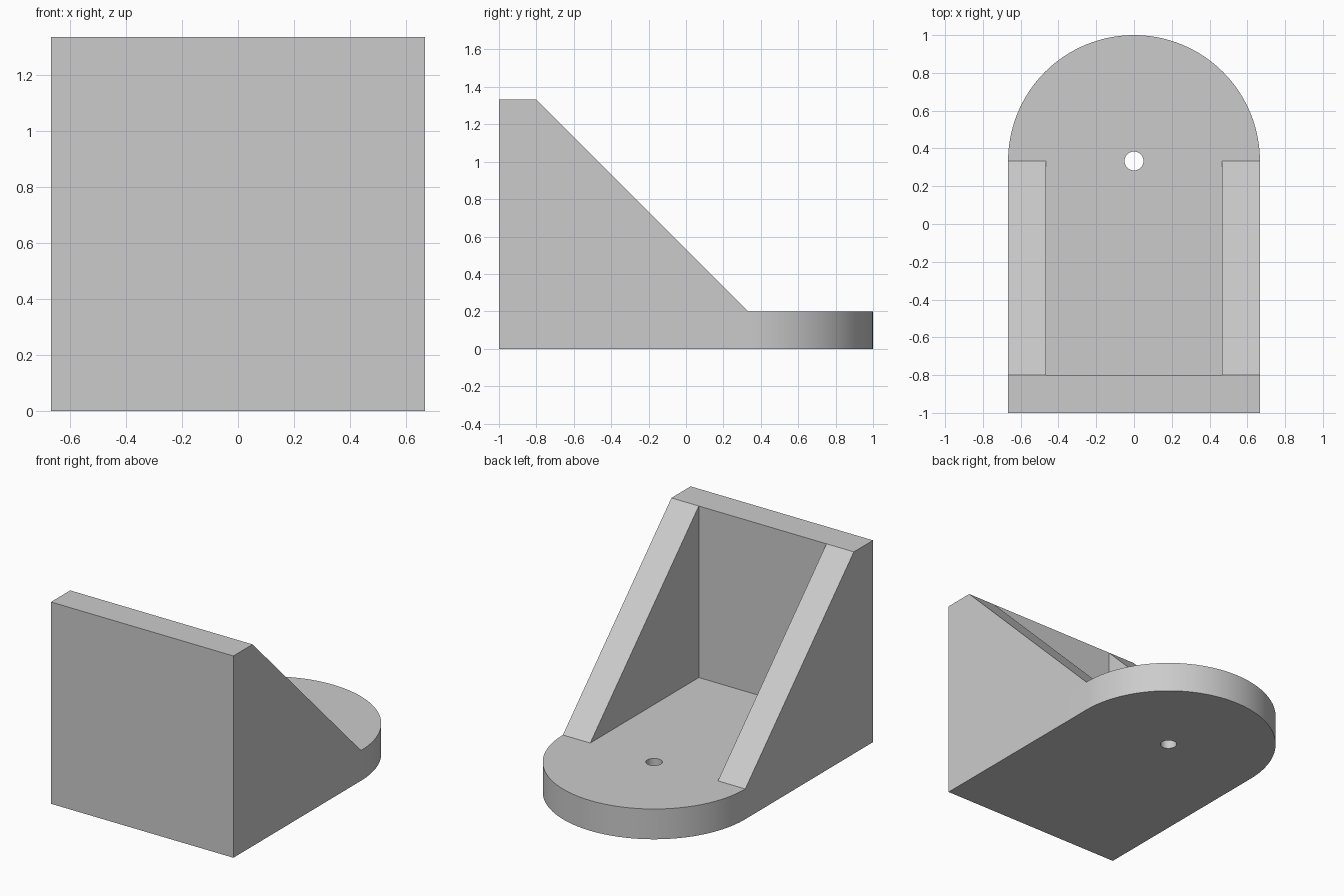
import bpy, bmesh
from math import sin, cos, pi
from mathutils import Vector

cube = bpy.data.objects.get("Cube")
if cube:
    bpy.data.objects.remove(cube, do_unlink=True)

W = 2 / 3          # half width
T = 0.2            # plate and rib thickness
END = 1 / 3        # centre of the rounded end
HEIGHT = 4 / 3

grey = bpy.data.materials.new("light_grey")
grey.use_nodes = True
grey.diffuse_color = (0.6, 0.6, 0.6, 1)
grey.node_tree.nodes["Principled BSDF"].inputs["Base Color"].default_value = grey.diffuse_color


def prism(name, outline, direction):
    """Extrude a closed outline of 3D points along a direction."""
    bm = bmesh.new()
    face = bm.faces.new([bm.verts.new(p) for p in outline])
    new = bmesh.ops.extrude_face_region(bm, geom=[face])["geom"]
    verts = [v for v in new if isinstance(v, bmesh.types.BMVert)]
    bmesh.ops.translate(bm, verts=verts, vec=Vector(direction))
    bmesh.ops.recalc_face_normals(bm, faces=bm.faces)
    mesh = bpy.data.meshes.new(name)
    bm.to_mesh(mesh)
    bm.free()
    mesh.materials.append(grey)
    obj = bpy.data.objects.new(name, mesh)
    bpy.context.collection.objects.link(obj)
    return obj


def arc(radius, start, sweep, count, z):
    return [(radius * cos(start + sweep * i / count),
             END + radius * sin(start + sweep * i / count), z)
            for i in range(count)]


# Base plate with a semicircular back end
plan = [(-W, -1, 0), (W, -1, 0)] + arc(W, 0, pi, 64, 0) + [(-W, END, 0)]
base = prism("base_plate", plan, (0, 0, T))

# Round hole through the plate
cutter = prism("hole_cutter", arc(0.05, 0, 2 * pi, 48, -T), (0, 0, 3 * T))
cutter.hide_render = True
cutter.hide_set(True)
hole = base.modifiers.new("hole", 'BOOLEAN')
hole.operation = 'DIFFERENCE'
hole.solver = 'EXACT'
hole.object = cutter
bpy.context.view_layer.objects.active = base
base.select_set(True)
bpy.ops.object.modifier_apply(modifier=hole.name)
bpy.data.objects.remove(cutter, do_unlink=True)
bpy.ops.object.shade_smooth_by_angle(angle=pi / 6)

# Upright wall across the front
prism("front_wall", [(-W, -1, T), (W, -1, T), (W, T - 1, T), (-W, T - 1, T)],
      (0, 0, HEIGHT - T))

# Sloping triangular ribs on both sides
for name, side in (("left_rib", 1), ("right_rib", -1)):
    x = side * W
    prism(name, [(x, T - 1, T), (x, END, T), (x, T - 1, HEIGHT)], (-side * T, 0, 0))
